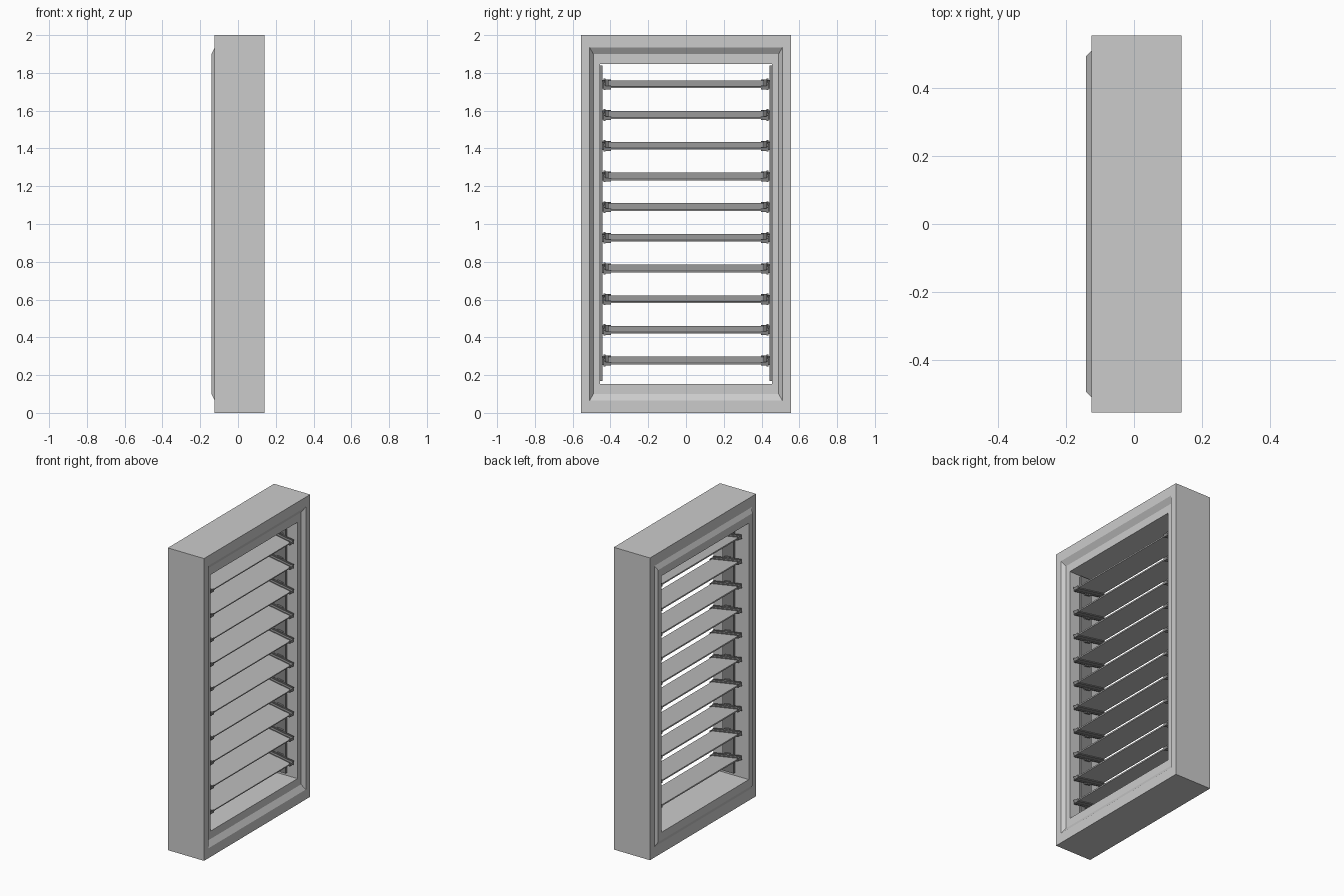
import bpy, bmesh, math
from mathutils import Matrix

if "Cube" in bpy.data.objects:
    bpy.data.objects.remove(bpy.data.objects["Cube"])


def material(name, v):
    m = bpy.data.materials.new(name)
    m.diffuse_color = (v, v, v, 1)
    m.use_nodes = True
    m.node_tree.nodes["Principled BSDF"].inputs["Base Color"].default_value = m.diffuse_color
    return m


def finish(name, bm, mat=None):
    bmesh.ops.recalc_face_normals(bm, faces=bm.faces)
    me = bpy.data.meshes.new(name)
    bm.to_mesh(me)
    bm.free()
    ob = bpy.data.objects.new(name, me)
    bpy.context.collection.objects.link(ob)
    if mat:
        me.materials.append(mat)
    return ob


def add_box(bm, x, y, z):
    """Box from (min, max) ranges."""
    size = [r[1] - r[0] for r in (x, y, z)]
    mid = [(r[1] + r[0]) / 2 for r in (x, y, z)]
    bmesh.ops.create_cube(bm, size=1, matrix=Matrix.Translation(mid) @ Matrix.Diagonal((*size, 1)))


slat_mat = material("slat_grey", 0.5)
holder_mat = material("holder_grey", 0.25)

# Frame: rectangular rings (half width, top/bottom inset, x) lofted into a closed loop,
# with a groove on the +x side and a matching raised lip on the -x side
rings = [(.555, 0, -.125), (.555, 0, .14), (.51, .065, .14), (.491, .1, .117),
         (.455, .152, .117), (.455, .152, -.141), (.493, .1, -.141), (.51, .07, -.125)]
bm = bmesh.new()
loops = [[bm.verts.new((x, sy * w, z)) for sy, z in
          ((-1, i), (1, i), (1, 2 - i), (-1, 2 - i))] for w, i, x in rings]
for k, a in enumerate(loops):
    b = loops[(k + 1) % len(loops)]
    for j in range(4):
        n = (j + 1) % 4
        bm.faces.new((a[j], a[n], b[n], b[j]))
finish("frame", bm)

# Side rails that carry the slat holders
bm = bmesh.new()
for s in (-1, 1):
    add_box(bm, (-.04, .04), sorted((s * .441, s * .457)), (.17, 1.84))
finish("side_rails", bm, holder_mat)

# Slats and their end holders, tilted down towards +x
tilt = math.radians(9.5)
for i in range(10):
    place = Matrix.Translation((0, 0, .277 + i * .1625)) @ Matrix.Rotation(tilt, 4, 'Y')
    bm = bmesh.new()
    add_box(bm, (-.1, .1), (-.43, .43), (-.004, .004))
    finish(f"slat_{i + 1}", bm, slat_mat).matrix_world = place

    bm = bmesh.new()
    for s in (-1, 1):
        add_box(bm, (-.103, .103), sorted((s * .427, s * .436)), (-.014, .014))   # end plate
        add_box(bm, (-.103, .103), sorted((s * .396, s * .43)), (-.01, -.003))    # lower lip
        add_box(bm, (-.103, .103), sorted((s * .41, s * .43)), (.003, .009))      # upper lip
        for e in (-1, 1):                                                         # end hooks
            add_box(bm, sorted((e * .098, e * .105)), sorted((s * .396, s * .43)), (-.01, .009))
        add_box(bm, (-.02, .02), sorted((s * .43, s * .445)), (-.02, .02))        # pivot
    finish(f"slat_holders_{i + 1}", bm, holder_mat).matrix_world = place
